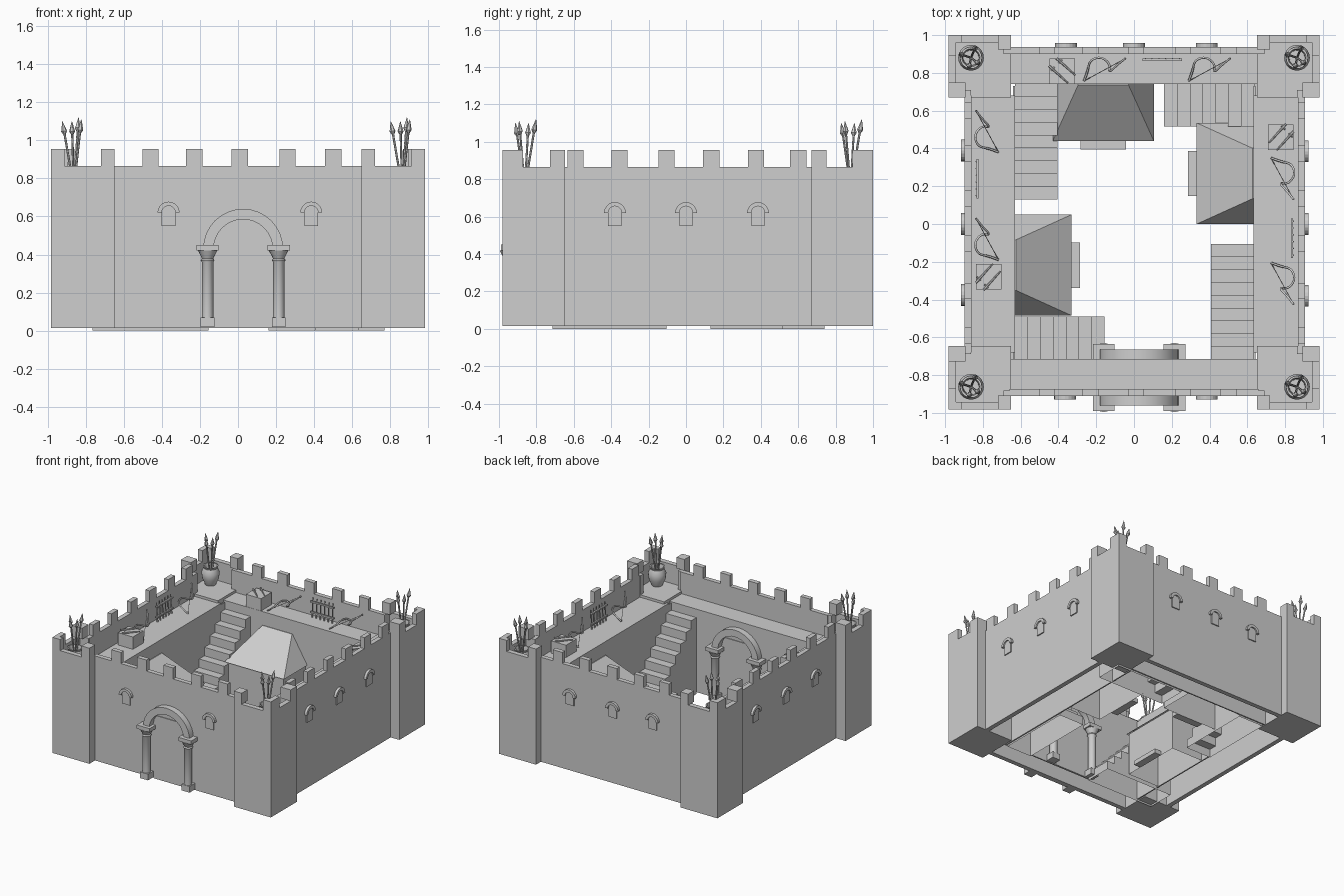
import bpy, bmesh, math
from mathutils import Matrix, Vector

cube = bpy.data.objects.get("Cube")
if cube:
    bpy.data.objects.remove(cube, do_unlink=True)

stone = bpy.data.materials.new("grey stone")
stone.use_nodes = True
GREY = (0.62, 0.62, 0.62, 1)
stone.diffuse_color = GREY
stone.node_tree.nodes["Principled BSDF"].inputs["Base Color"].default_value = GREY

BASE, WALK, TOWER, RAIL, MERLON = 0.015, 0.69, 0.71, 0.865, 0.955
THICK = 0.037
ID = Matrix.Identity(4)


def finish(bm, name, smooth=False):
    mesh = bpy.data.meshes.new(name)
    bm.to_mesh(mesh)
    bm.free()
    mesh.materials.append(stone)
    obj = bpy.data.objects.new(name, mesh)
    bpy.context.collection.objects.link(obj)
    if smooth:
        bpy.ops.object.select_all(action="DESELECT")
        obj.select_set(True)
        bpy.context.view_layer.objects.active = obj
        bpy.ops.object.shade_smooth_by_angle(angle=math.radians(40))
    return obj


def box(bm, x0, x1, y0, y1, z0, z1, m=ID):
    size = Matrix.Diagonal((abs(x1 - x0), abs(y1 - y0), z1 - z0, 1))
    mid = Matrix.Translation(((x0 + x1) / 2, (y0 + y1) / 2, (z0 + z1) / 2))
    return bmesh.ops.create_cube(bm, size=1, matrix=m @ mid @ size)["verts"]


def prism(bm, outline, y0, y1, m=ID):
    """Extrude an (x, z) outline from y0 to y1."""
    face = bm.faces.new([bm.verts.new(m @ Vector((x, y0, z))) for x, z in outline])
    ext = bmesh.ops.extrude_face_region(bm, geom=[face])["geom"]
    shift = m.to_3x3() @ Vector((0, y1 - y0, 0))
    bmesh.ops.translate(bm, vec=shift, verts=[g for g in ext if isinstance(g, bmesh.types.BMVert)])
    bmesh.ops.recalc_face_normals(bm, faces=bm.faces)


def arch(bm, u, z, r_in, r_out, y0, y1, m, n=16):
    arc = lambda r: [(u + r * math.cos(math.pi * i / n), z + r * math.sin(math.pi * i / n))
                     for i in range(n + 1)]
    prism(bm, arc(r_out) + arc(r_in)[::-1], y0, y1, m)


def lathe(bm, profile, m, n=16):
    rings = [[bm.verts.new(m @ Vector((r * math.cos(t), r * math.sin(t), z)))
              for t in (2 * math.pi * i / n for i in range(n))] for r, z in profile]
    for a, b in zip(rings, rings[1:]):
        for i in range(n):
            bm.faces.new((a[i], a[(i + 1) % n], b[(i + 1) % n], b[i]))
    bm.faces.new(rings[0][::-1])
    bm.faces.new(rings[-1])


def open_bottom(bm):
    bm.normal_update()
    low = [f for f in bm.faces if f.normal.z < -0.9]
    bmesh.ops.delete(bm, geom=low, context="FACES")


def rod(bm, a, b, r0, r1, n=6):
    a, b = Vector(a), Vector(b)
    m = Matrix.Translation(a) @ (b - a).to_track_quat("Z", "Y").to_matrix().to_4x4()
    lathe(bm, [(r0, 0), (r1, (b - a).length)], m, n)


def tube(name, points, radius, m):
    curve = bpy.data.curves.new(name, "CURVE")
    curve.dimensions = "3D"
    curve.bevel_depth, curve.bevel_resolution, curve.resolution_u = radius, 1, 5
    sp = curve.splines.new("NURBS")
    sp.points.add(len(points) - 1)
    for p, co in zip(sp.points, points):
        p.co = (*(m @ Vector(co)), 1)
    sp.use_endpoint_u, sp.order_u = True, 3
    curve.materials.append(stone)
    bpy.context.collection.objects.link(bpy.data.objects.new(name, curve))


def side_frame(angle, dist):
    """Local x runs along the wall, local y points outward, zero on the outer face."""
    return Matrix.Rotation(math.radians(angle), 4, "Z") @ Matrix.Translation((0, dist, 0))


def merlons(bm, centres, m):
    for u in centres:
        box(bm, u - 0.043, u + 0.043, -THICK, 0, RAIL, MERLON, m)


def staircase(name, u0, v, m, steps=9, run=0.61, width=0.225):
    outline, rise = [(u0 + run, 0), (u0, 0)], WALK / (steps + 1)
    for i in range(steps):
        outline += [(u0 + run * i / steps, rise * (i + 1)), (u0 + run * (i + 1) / steps, rise * (i + 1))]
    bm = bmesh.new()
    prism(bm, outline, v - width, v, m)
    open_bottom(bm)
    finish(bm, name)


def house(name, u0, u1, v, m):
    bm = bmesh.new()
    box(bm, u0 + 0.015, u1 - 0.015, v - 0.285, v, BASE, 0.36, m)
    roof = box(bm, u0, u1, v - 0.3, v, 0.36, 0.58, m)
    inv, mid = m.inverted(), (u0 + u1) / 2
    for vert in roof:
        p = inv @ vert.co
        if p.z > 0.5:
            p.x, p.y = mid + (p.x - mid) * 0.5, v - (0.005 if p.y < v - 0.1 else 0)
            vert.co = m @ p
    open_bottom(bm)
    box(bm, mid - 0.12, mid + 0.12, v - 0.345, v - 0.285, BASE, 0.05, m)
    finish(bm, name)


def portal(name, u, v, direction, m):
    y = lambda d: v + direction * d
    bm = bmesh.new()
    arch(bm, u, 0.43, 0.155, 0.21, y(0), y(0.05), m)
    box(bm, u - 0.14, u + 0.14, y(0), y(0.006), BASE, 0.53, m)
    for s in (-1, 1):
        c = u + s * 0.187
        box(bm, c - 0.036, c + 0.036, y(0), y(0.07), 0.02, 0.07, m)
        box(bm, c - 0.058, c + 0.058, y(0), y(0.08), 0.42, 0.45, m)
        lathe(bm, [(0.03, 0.07), (0.03, 0.36), (0.036, 0.37), (0.03, 0.38), (0.05, 0.42)],
              m @ Matrix.Translation((c, y(0.036), 0)))
    finish(bm, name, True)


def chest(name, u, m):
    bm = bmesh.new()
    box(bm, u - 0.068, u + 0.068, -0.195, -0.06, WALK, WALK + 0.1, m)
    for d in (-0.02, 0.02):
        a, b = (u - 0.05 + d, -0.08 + d, WALK + 0.107), (u + 0.05 + d, -0.17 + d, WALK + 0.107)
        rod(bm, m @ Vector(a), m @ Vector(b), 0.007, 0.004)
        rod(bm, m @ Vector((a[0] + 0.01, a[1] - 0.025, a[2])),
            m @ Vector((a[0] + 0.03, a[1] - 0.005, a[2])), 0.004, 0.004)
    finish(bm, name)


def rack(name, u, m):
    bm = bmesh.new()
    for z in (0.035, 0.12):
        box(bm, u - 0.105, u + 0.105, -0.075, -0.062, WALK + z, WALK + z + 0.012, m)
    for i in range(6):
        x = u - 0.09 + i * 0.036
        rod(bm, m @ Vector((x, -0.068, WALK)), m @ Vector((x, -0.06, WALK + 0.155)), 0.006, 0.003)
    finish(bm, name)


def bow(name, u, m):
    pts = [(-0.11, -0.18, 0.01), (-0.09, -0.13, 0.02), (-0.08, -0.07, 0.05), (-0.02, -0.05, 0.07),
           (0.03, -0.09, 0.05), (0.02, -0.14, 0.06), (0.07, -0.09, 0.11), (0.11, -0.06, 0.14)]
    pts = [(u + x, y, WALK + z) for x, y, z in pts]
    tube(name, pts, 0.006, m)
    tube(name + "_string", [pts[0], pts[-1]], 0.002, m)


# Four sides: angle, outer distance, width, half length, merlons, windows
short_m, long_m = [-0.46, -0.23, 0.01, 0.26, 0.5], [-0.59, -0.355, -0.105, 0.135, 0.375, 0.6]
sides = {
    "back": (0, 0.937, 0.197, 0.66, short_m, (-0.36, 0, 0.385)),
    "right": (-90, 0.905, 0.273, 0.68, [-y for y in long_m], (-0.385, 0, 0.38)),
    "left": (90, 0.897, 0.267, 0.68, long_m, (-0.375, 0, 0.39)),
    "front": (180, 0.91, 0.195, 0.66, [-x for x in short_m], (-0.385, 0.365)),
}
stair_start = {"back": 0.16, "right": 0.105, "left": 0.13, "front": 0.155}
house_span = {"back": (-0.43, 0.105), "right": (-0.535, 0), "left": (-0.485, 0.05)}
# Chest, first bow, rack, second bow
gear = {"back": (-0.38, -0.155, 0.15, 0.4), "right": (-0.46, -0.24, 0.075, 0.315),
        "left": (-0.28, -0.08, 0.24, 0.49)}

for name, (angle, dist, width, half, tops, windows) in sides.items():
    m = side_frame(angle, dist)
    bm = bmesh.new()
    box(bm, -half, half, -THICK, 0, BASE, RAIL, m)
    merlons(bm, tops, m)
    finish(bm, name + "_wall")
    bm = bmesh.new()
    box(bm, -half, half, -width, -THICK, WALK - 0.02, WALK, m)
    box(bm, -half - 0.05, half + 0.05, -width, -width + 0.01, BASE, WALK - 0.01, m)
    finish(bm, name + "_walkway")
    bm = bmesh.new()
    for u in windows:
        arch(bm, u, 0.62, 0.036, 0.058, 0, 0.02, m, 10)
        box(bm, u - 0.036, u + 0.036, 0, 0.009, 0.55, 0.62, m)
        arch(bm, u, 0.62, 0.001, 0.036, 0, 0.009, m, 10)
    finish(bm, name + "_windows")
    staircase(name + "_stairs", stair_start[name], -width, m)
    if name in house_span:
        house(name + "_house", *house_span[name], -width, m)
        c, b1, r, b2 = gear[name]
        chest(name + "_chest", c, m)
        rack(name + "_weapon_rack", r, m)
        bow(name + "_bow_a", b1, m)
        bow(name + "_bow_b", b2, m)

# Gate surrounds outside and inside the front wall
front = side_frame(180, 0.91)
portal("outer_gate", -0.027, 0, 1, front)
portal("inner_gate", -0.027, -0.195, -1, front)

# Corner towers with parapets, pots and spears
for sx, side in ((-1, "left"), (1, "right")):
    for sy, end, yo, yi in ((-1, "front", 0.982, 0.647), (1, "back", 1.0, 0.67)):
        xo, xi, t = 0.983, 0.65, 0.04
        m = Matrix.Diagonal((sx, sy, 1, 1))
        bm = bmesh.new()
        box(bm, xi, xo, yi, yo, BASE, TOWER, m)
        box(bm, xo - t, xo, yi, yo, TOWER, RAIL, m)
        box(bm, xi, xo - t, yo - t, yo, TOWER, RAIL, m)
        box(bm, xi, xi + t, yo - 0.1, yo - t, TOWER, RAIL, m)
        box(bm, xo - 0.12, xo - t, yi, yi + t, TOWER, RAIL, m)
        # Corner and end merlons
        box(bm, xo - 0.07, xo, yo - t, yo, RAIL, MERLON, m)
        box(bm, xo - t, xo, yo - 0.11, yo - t, RAIL, MERLON, m)
        box(bm, xi, xi + 0.07, yo - 0.075, yo, RAIL, MERLON, m)
        box(bm, xo - 0.09, xo, yi, yi + 0.08, RAIL, MERLON, m)
        bmesh.ops.recalc_face_normals(bm, faces=bm.faces)
        finish(bm, f"{end}_{side}_tower")
        px, py = sx * 0.863, sy * (yo - 0.12)
        pot = bmesh.new()
        lathe(pot, [(0.04, 0), (0.062, 0.05), (0.068, 0.1), (0.052, 0.135), (0.058, 0.15),
                    (0.048, 0.15), (0.042, 0.13), (0.04, 0.03)],
              Matrix.Translation((px, py, TOWER)), 20)
        finish(pot, f"{end}_{side}_pot", True)
        spears = bmesh.new()
        for dx, dy, top in ((-0.06, 0.02, 1.1), (0.025, 0.06, 1.12), (0.04, -0.03, 1.11), (-0.01, -0.05, 1.1)):
            foot, tip = Vector((px, py, TOWER + 0.04)), Vector((px + dx, py + dy, top))
            neck, belly = foot.lerp(tip, 0.8), foot.lerp(tip, 0.85)
            rod(spears, foot, neck, 0.006, 0.006)
            rod(spears, neck, belly, 0.006, 0.016)
            rod(spears, belly, tip, 0.016, 0.001)
        finish(spears, f"{end}_{side}_spears")
